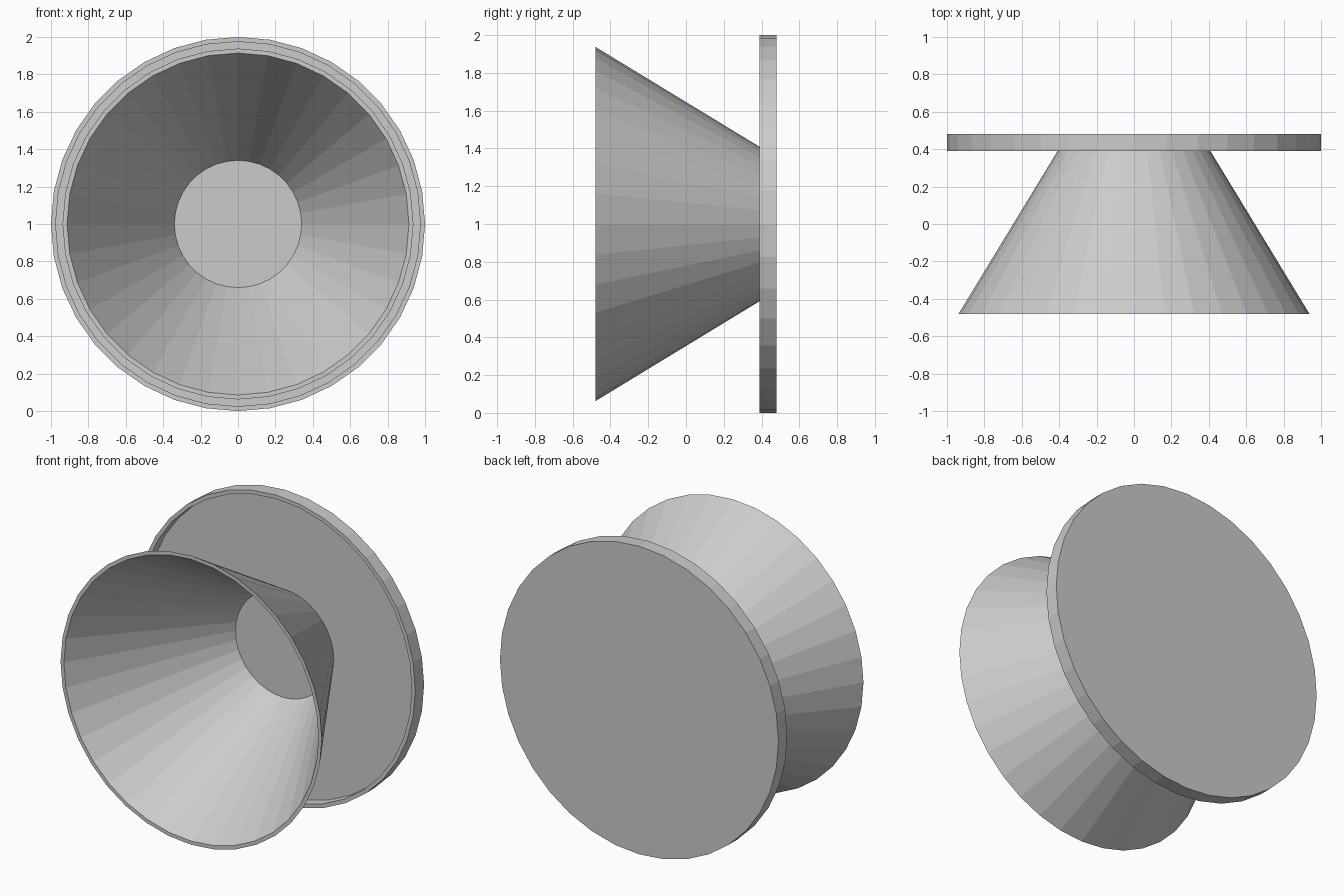
import bpy, bmesh
from math import cos, sin, tau

if "Cube" in bpy.data.objects:
    bpy.data.objects.remove(bpy.data.objects["Cube"])

SIDES = 36


def lathe(name, profile, closed=False):
    """Revolve (radius, y) points around the y axis at z = 1."""
    bm = bmesh.new()
    rings = []
    for r, y in profile:
        if r == 0:
            rings.append([bm.verts.new((0, y, 1))] * SIDES)
        else:
            rings.append([bm.verts.new((r * cos(tau * i / SIDES), y, 1 + r * sin(tau * i / SIDES)))
                          for i in range(SIDES)])
    pairs = list(zip(rings, rings[1:]))
    if closed:
        pairs.append((rings[-1], rings[0]))
    for a, b in pairs:
        for i in range(SIDES):
            j = (i + 1) % SIDES
            bm.faces.new(list(dict.fromkeys((a[i], a[j], b[j], b[i]))))
    bmesh.ops.recalc_face_normals(bm, faces=bm.faces)
    mesh = bpy.data.meshes.new(name)
    bm.to_mesh(mesh)
    bm.free()
    obj = bpy.data.objects.new(name, mesh)
    bpy.context.collection.objects.link(obj)
    return obj


# Shallow round tray at the back, open toward the front
lathe("back_dish", [(0, 0.48), (1.0, 0.48), (1.0, 0.39), (0.975, 0.39), (0.975, 0.46), (0, 0.46)])

# Thin-walled flared horn, seated on the tray floor
lathe("horn", [(0.938, -0.48), (0.363, 0.465), (0.337, 0.465), (0.914, -0.48)], closed=True)
